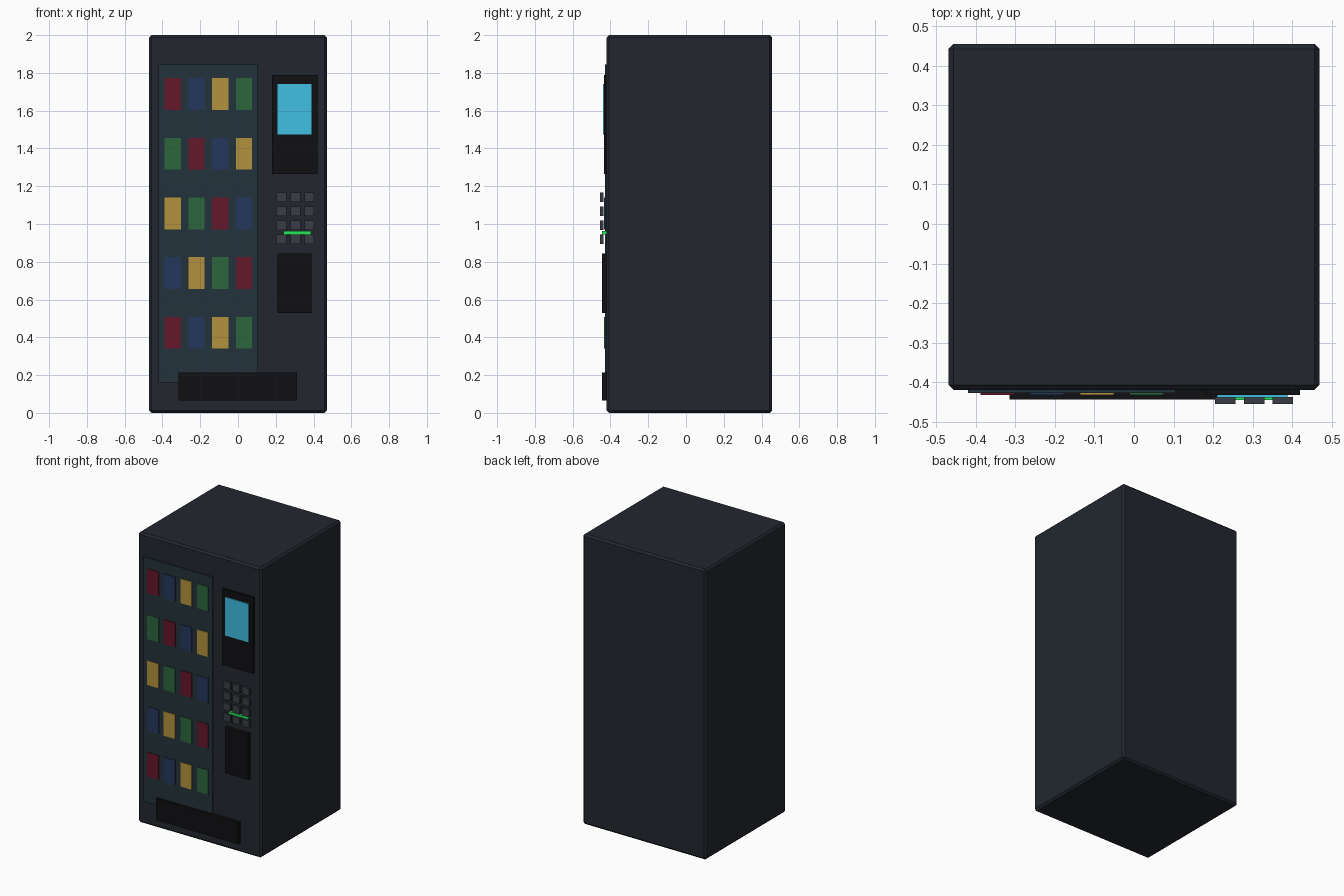
import bpy

if "Cube" in bpy.data.objects:
    bpy.data.objects.remove(bpy.data.objects["Cube"])

COLORS = {
    "body": (0.016, 0.020, 0.028), "black": (0.005, 0.005, 0.006),
    "glass": (0.017, 0.032, 0.043), "screen": (0.05, 0.52, 0.76),
    "key": (0.042, 0.046, 0.058), "light": (0.02, 0.80, 0.10),
    "red": (0.13, 0.009, 0.023), "blue": (0.018, 0.037, 0.107),
    "yellow": (0.45, 0.29, 0.048), "green": (0.025, 0.133, 0.045),
}
MATS = {}
for key, rgb in COLORS.items():
    MATS[key] = bpy.data.materials.new(key)
    MATS[key].diffuse_color = (*rgb, 1)


def box(name, x, y, z, color, bevel=0):
    """Box from (min, max) ranges on each axis."""
    bpy.ops.mesh.primitive_cube_add(
        size=1, location=[(a + b) / 2 for a, b in (x, y, z)])
    ob = bpy.context.object
    ob.name = name
    ob.scale = [b - a for a, b in (x, y, z)]
    bpy.ops.object.transform_apply(location=False, rotation=False, scale=True)
    ob.data.materials.append(MATS[color])
    if bevel:
        mod = ob.modifiers.new("chamfer", "BEVEL")
        mod.width = bevel
        mod.segments = 1
    return ob


FRONT = -0.42

# Cabinet with chamfered edges
box("cabinet", (-0.47, 0.47), (FRONT, 0.456), (0, 2), "body", 0.013)

# Display window and products, colours shifting one step per row
box("display_window", (-0.42, 0.105), (FRONT, -0.428), (0.16, 1.845), "glass")
order = ["red", "blue", "yellow", "green"]
for r in range(5):
    for c in range(4):
        x, z = -0.346 + 0.126 * c, 1.688 - 0.316 * r
        box(f"product_{r}_{c}", (x - 0.043, x + 0.043), (-0.425, -0.433),
            (z - 0.084, z + 0.084), order[(c - r) % 4])

# Control panel and screen
box("control_panel", (0.18, 0.42), (FRONT, -0.433), (1.265, 1.79), "black")
box("screen", (0.21, 0.388), (-0.43, -0.439), (1.475, 1.74), "screen")

# Keypad
for r in range(4):
    for c in range(3):
        x, z = 0.231 + 0.073 * c, 1.142 - 0.074 * r
        box(f"key_{r}_{c}", (x - 0.026, x + 0.026), (-0.438, -0.456),
            (z - 0.025, z + 0.025), "key")

# Status light, payment slot and pickup tray
box("status_light", (0.24, 0.386), (FRONT, -0.445), (0.945, 0.962), "light")
box("payment_slot", (0.21, 0.388), (FRONT, -0.444), (0.53, 0.845), "black")
box("pickup_tray", (-0.315, 0.312), (FRONT, -0.444), (0.066, 0.215), "black")

# Make every box face outward
for ob in bpy.data.objects:
    bpy.ops.object.select_all(action="DESELECT")
    ob.select_set(True)
    bpy.context.view_layer.objects.active = ob
    bpy.ops.object.mode_set(mode="EDIT")
    bpy.ops.mesh.select_all(action="SELECT")
    bpy.ops.mesh.normals_make_consistent(inside=False)
    bpy.ops.object.mode_set(mode="OBJECT")

for m in bpy.data.materials:
    if m.users and not m.is_grease_pencil:
        m.use_nodes = True
        m.node_tree.nodes["Principled BSDF"].inputs["Base Color"].default_value = m.diffuse_color
